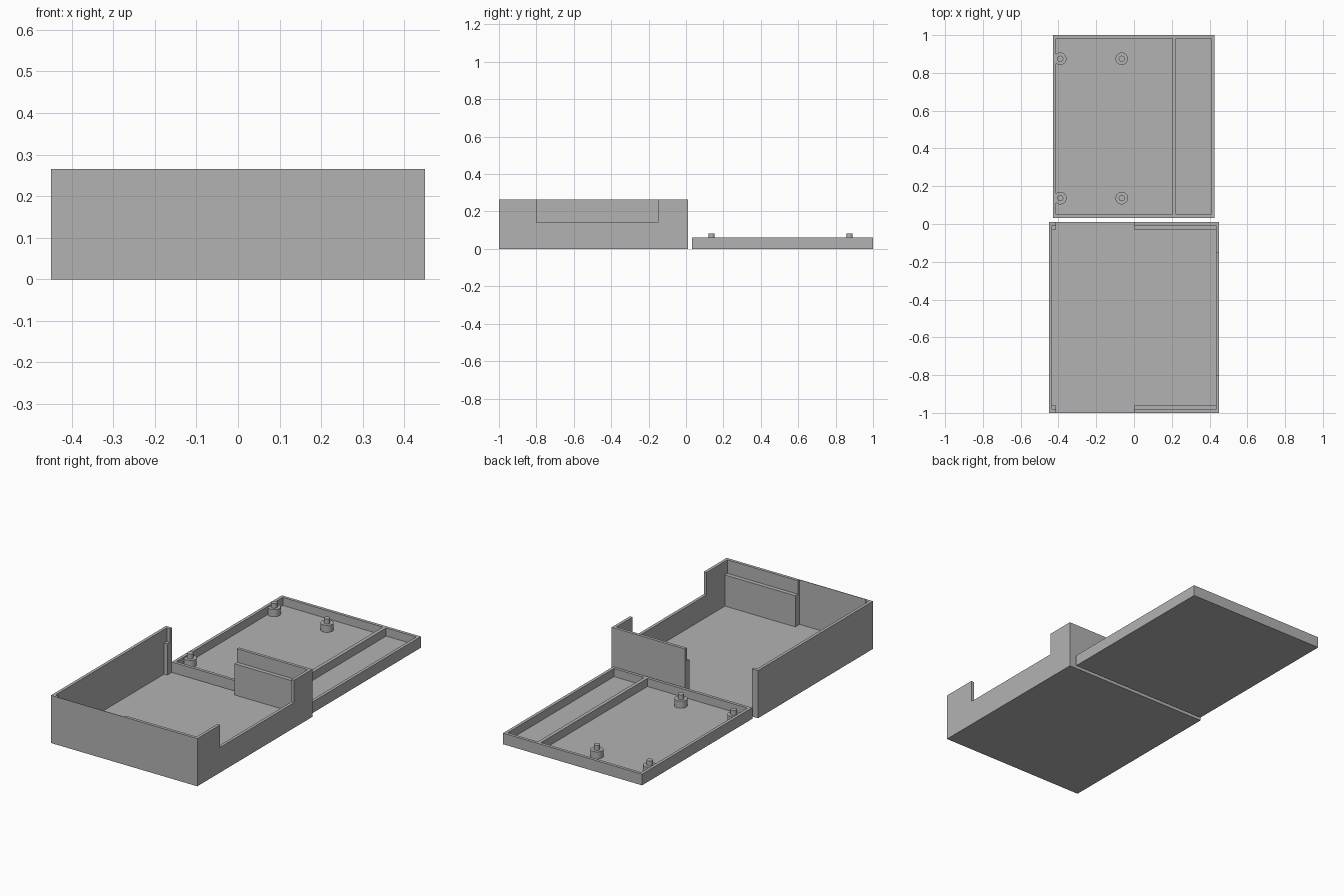
import bpy

if "Cube" in bpy.data.objects:
    bpy.data.objects.remove(bpy.data.objects["Cube"])

grey = bpy.data.materials.new("light_grey")
grey.diffuse_color = (0.45, 0.45, 0.45, 1)
grey.use_nodes = True
grey.node_tree.nodes["Principled BSDF"].inputs["Base Color"].default_value = grey.diffuse_color


def box(name, x0, x1, y0, y1, z0, z1):
    bpy.ops.mesh.primitive_cube_add(
        size=1, location=((x0 + x1) / 2, (y0 + y1) / 2, (z0 + z1) / 2))
    ob = bpy.context.object
    ob.name = name
    ob.scale = (x1 - x0, y1 - y0, z1 - z0)
    bpy.ops.object.transform_apply(location=True, rotation=False, scale=True)
    ob.data.materials.append(grey)
    return ob


def cylinder(name, x, y, r, z0, z1):
    bpy.ops.mesh.primitive_cylinder_add(
        vertices=40, radius=r, depth=z1 - z0, location=(x, y, (z0 + z1) / 2))
    ob = bpy.context.object
    ob.name = name
    ob.data.materials.append(grey)
    return ob


def combine(ob, tool, operation):
    mod = ob.modifiers.new(operation.lower(), 'BOOLEAN')
    mod.operation = operation
    mod.solver = 'EXACT'
    mod.object = tool
    bpy.context.view_layer.objects.active = ob
    bpy.ops.object.modifier_apply(modifier=mod.name)
    bpy.data.objects.remove(tool, do_unlink=True)


W = 0.017       # wall and floor thickness
LIP = 0.19      # height of the inner lips
E = 0.1         # cutter overshoot

# Open tray
Y0, Y1 = -1.0, 0.01
tray = box("tray", -0.45, 0.45, Y0, Y1, 0, 0.265)
combine(tray, box("cavity", -0.45 + W, 0.45 - W, Y0 + W, Y1 - W, W, 0.265 + E), 'DIFFERENCE')

# Inner lips beside the front and back walls, in the corners and along the right half
for y0, y1 in ((Y0 + W / 2, Y0 + 0.04), (Y1 - 0.04, Y1 - W / 2)):
    for x0, x1 in ((-0.45 + W / 2, -0.413), (0.0, 0.45 - W / 2)):
        combine(tray, box("lip", x0, x1, y0, y1, W / 2, LIP), 'UNION')

# Back opening, thinned front wall, and side notch
combine(tray, box("back_opening", -0.413, 0.0, Y1 - 0.06, Y1 + E, W, 0.265 + E), 'DIFFERENCE')
combine(tray, box("front_recess", -0.413, 0.0, Y0 + 0.003, Y0 + 0.06, W, 0.265 + E), 'DIFFERENCE')
combine(tray, box("side_notch", 0.45 - W - 0.005, 0.45 + E, -0.80, -0.15, 0.14, 0.265 + E), 'DIFFERENCE')

# Shallow lid with two compartments
lid = box("lid", -0.43, 0.425, 0.032, 1.0, 0, 0.062)
for x0, x1 in ((-0.43 + W, 0.203), (0.223, 0.425 - W)):
    combine(lid, box("pocket", x0, x1, 0.032 + W, 1.0 - W, W, 0.062 + E), 'DIFFERENCE')

# Mounting posts with locating pins
for x in (-0.39, -0.065):
    for y in (0.137, 0.875):
        combine(lid, cylinder("post", x, y, 0.033, W / 2, 0.056), 'UNION')
        combine(lid, cylinder("pin", x, y, 0.016, 0.03, 0.083), 'UNION')

# Crisp flat faces with rounded posts
for ob in (tray, lid):
    bpy.ops.object.select_all(action='DESELECT')
    ob.select_set(True)
    bpy.context.view_layer.objects.active = ob
    bpy.ops.object.shade_smooth_by_angle(angle=0.5)
